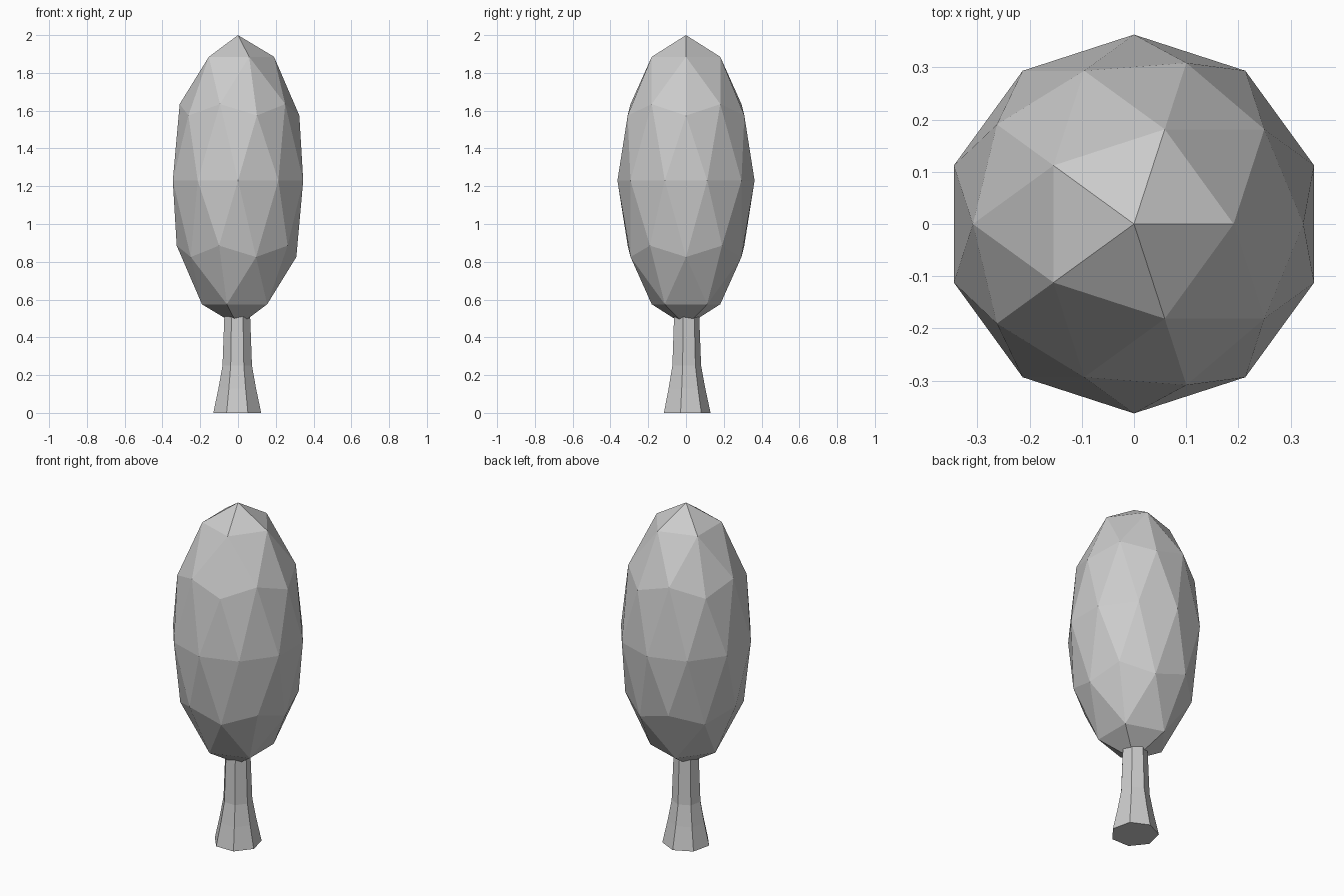
import bpy
import bmesh
from math import cos, sin, tau
from mathutils import Matrix

cube = bpy.data.objects.get("Cube")
if cube:
    bpy.data.objects.remove(cube, do_unlink=True)

# Single plain grey for the whole tree
grey = bpy.data.materials.new("light_grey")
grey.use_nodes = True
grey.diffuse_color = (0.6, 0.6, 0.6, 1)
grey.node_tree.nodes["Principled BSDF"].inputs["Base Color"].default_value = grey.diffuse_color


def finish(name, bm):
    bmesh.ops.recalc_face_normals(bm, faces=bm.faces)
    mesh = bpy.data.meshes.new(name)
    bm.to_mesh(mesh)
    bm.free()
    mesh.materials.append(grey)
    obj = bpy.data.objects.new(name, mesh)
    bpy.context.collection.objects.link(obj)
    return obj


# Foliage: stretched faceted icosphere
bm = bmesh.new()
bmesh.ops.create_icosphere(bm, subdivisions=2, radius=1)
bmesh.ops.transform(bm, verts=bm.verts,
                    matrix=Matrix.Translation((0, 0, 1.23)) @ Matrix.Diagonal((0.363, 0.363, 0.77, 1)))
finish("foliage", bm)

# Trunk: seven-sided flared column, top hidden in the foliage
SIDES = 7
bm = bmesh.new()
rings = []
for z, radius in ((0, 0.13), (0.13, 0.102), (0.25, 0.08), (0.54, 0.069)):
    rings.append([bm.verts.new((radius * sin(tau * i / SIDES) - 0.004,
                                radius * cos(tau * i / SIDES), z))
                  for i in range(SIDES)])
for low, high in zip(rings, rings[1:]):
    for i in range(SIDES):
        j = (i + 1) % SIDES
        bm.faces.new((low[i], low[j], high[j], high[i]))
bm.faces.new(rings[0])
bm.faces.new(rings[-1])
finish("trunk", bm)
